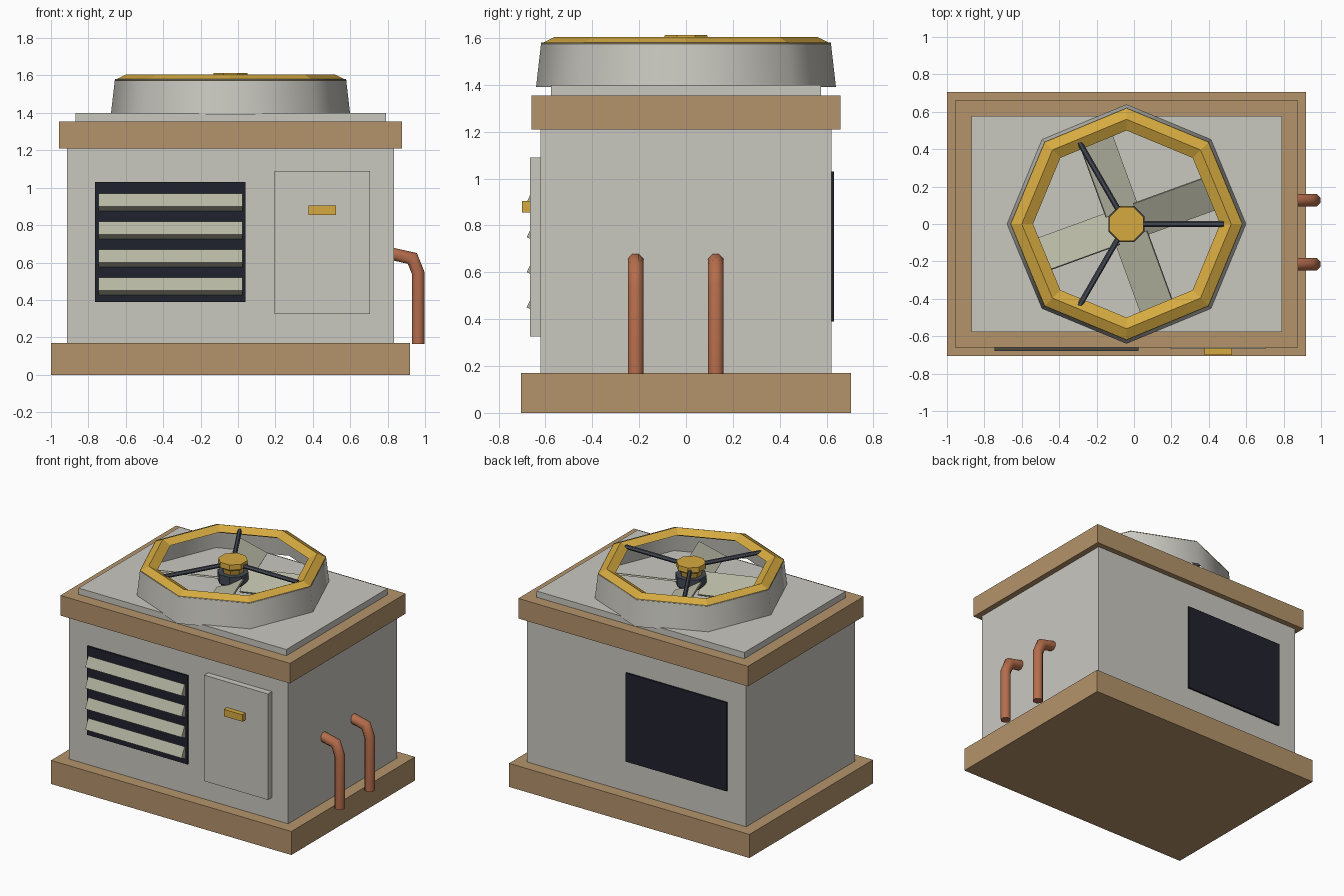
import bpy, bmesh
from math import radians, cos, sin, pi, atan2
from mathutils import Matrix, Vector

cube = bpy.data.objects.get("Cube")
if cube:
    bpy.data.objects.remove(cube, do_unlink=True)

CX = -0.04  # centre line of the cabinet and fan


def material(name, hex_code):
    rgb = [int(hex_code[i:i + 2], 16) / 255 for i in (0, 2, 4)]
    col = [c / 12.92 if c <= 0.04045 else ((c + 0.055) / 1.055) ** 2.4 for c in rgb] + [1]
    m = bpy.data.materials.new(name)
    m.use_nodes = True
    m.diffuse_color = col
    bsdf = next(n for n in m.node_tree.nodes if n.type == 'BSDF_PRINCIPLED')
    bsdf.inputs["Base Color"].default_value = col
    bsdf.inputs["Roughness"].default_value = 0.7
    return m


TAN = material("tan_trim", "B5946C")
GREY = material("pale_grey_metal", "C9C8C0")
DARK = material("dark_opening", "20222D")
SLAT = material("sage_grey", "B6B6A3")
GOLD = material("gold", "D6AA40")
COPPER = material("copper", "B56D4C")
SLATE = material("slate_metal", "444A55")


def finish(bm, name, mat, smooth=False):
    bmesh.ops.recalc_face_normals(bm, faces=bm.faces[:])
    me = bpy.data.meshes.new(name)
    bm.to_mesh(me)
    bm.free()
    me.materials.append(mat)
    for p in me.polygons:
        p.use_smooth = smooth
    ob = bpy.data.objects.new(name, me)
    bpy.context.collection.objects.link(ob)
    return ob


def box(name, mat, x, y, z, matrix=None):
    """Box from (min, max) spans, optionally transformed."""
    bm = bmesh.new()
    size = [s[1] - s[0] for s in (x, y, z)]
    mid = [(s[0] + s[1]) / 2 for s in (x, y, z)]
    bmesh.ops.create_cube(bm, size=1, matrix=Matrix.Translation(mid) @ Matrix.Diagonal(size + [1]))
    if matrix:
        bm.transform(matrix)
    return finish(bm, name, mat)


def lathe(name, mat, profile, closed=False, caps=False, smooth=False, turn=0.0, sides=8):
    """Sweep (radius, height) points round the fan axis."""
    bm = bmesh.new()
    rings = []
    for r, z in profile:
        angles = [turn + 2 * pi * i / sides for i in range(sides)]
        rings.append([bm.verts.new((CX + r * cos(a), r * sin(a), z)) for a in angles])
    pairs = list(zip(rings, rings[1:]))
    if closed:
        pairs.append((rings[-1], rings[0]))
    for a, b in pairs:
        for i in range(sides):
            j = (i + 1) % sides
            bm.faces.new((a[i], a[j], b[j], b[i]))
    if caps:
        bm.faces.new(rings[0])
        bm.faces.new(rings[-1])
    return finish(bm, name, mat, smooth)


# Cabinet: plinth, body, top trim and deck
for name, mat, hx, hy, z in (
        ("plinth", TAN, 0.96, 0.705, (0, 0.17)),
        ("cabinet_body", GREY, 0.875, 0.62, (0.17, 1.21)),
        ("top_trim", TAN, 0.917, 0.66, (1.21, 1.355)),
        ("top_deck", GREY, 0.83, 0.577, (1.355, 1.4))):
    box(name, mat, (CX - hx, CX + hx), (-hy, hy), z)

# Dark openings on the front and back
for name, y in (("front_vent_opening", (-0.632, -0.61)), ("back_vent_opening", (0.61, 0.632))):
    box(name, DARK, (-0.765, 0.04), y, (0.39, 1.03))

# Tilted louvre slats
for i in range(4):
    place = Matrix.Translation((0, -0.632, 0.92 - 0.15 * i)) @ Matrix.Rotation(radians(-26.5), 4, 'X')
    box(f"louvre_slat_{i + 1}", SLAT, (-0.745, 0.025), (-0.034, 0.034), (-0.039, 0.039), place)

# Service door and handle
box("service_door", GREY, (0.195, 0.705), (-0.665, -0.61), (0.325, 1.09))
box("door_handle", GOLD, (0.378, 0.525), (-0.7, -0.66), (0.855, 0.905))

# Fan shroud and its faceted rim
lathe("fan_shroud", GREY, [(0.64, 1.39), (0.618, 1.58)], smooth=True)
lathe("fan_rim", GOLD, [(0.62, 1.575), (0.56, 1.605), (0.5, 1.575), (0.56, 1.545)], closed=True)

# Motor hub, shaft and cap
lathe("fan_hub", SLATE, [(0.085, 1.44), (0.105, 1.46), (0.105, 1.525)], caps=True, turn=pi / 8)
lathe("fan_shaft", SLATE, [(0.04, 1.4), (0.04, 1.56)], caps=True)
lathe("hub_cap", GOLD, [(0.07, 1.525), (0.078, 1.56), (0.1, 1.575), (0.098, 1.612)],
      caps=True, turn=pi / 8)

# Pitched fan blades
for i in range(4):
    place = (Matrix.Translation((CX, 0, 1.465)) @ Matrix.Rotation(radians(20 + 90 * i), 4, 'Z')
             @ Matrix.Rotation(radians(25), 4, 'X'))
    box(f"fan_blade_{i + 1}", SLAT, (0.07, 0.53), (-0.1, 0.1), (-0.006, 0.006), place)

# Guard struts from the cap to the rim
for i in range(3):
    bm = bmesh.new()
    place = (Matrix.Translation((CX, 0, 1.583)) @ Matrix.Rotation(2 * pi * i / 3, 4, 'Z')
             @ Matrix.Translation((0.285, 0, 0)) @ Matrix.Rotation(pi / 2, 4, 'Y'))
    bmesh.ops.create_cone(bm, cap_ends=True, segments=6, radius1=0.015, radius2=0.015,
                          depth=0.47, matrix=place)
    finish(bm, f"guard_strut_{i + 1}", SLATE)


# Bent copper pipes: an eight-sided section mitred along a path in the xz plane
def pipe(name, y, path, radius=0.036, sides=8):
    bm = bmesh.new()
    pts = [Vector(p) for p in path]
    rings = []
    for i, p in enumerate(pts):
        before = (p - pts[i - 1]).normalized() if i else None
        after = (pts[i + 1] - p).normalized() if i + 1 < len(pts) else None
        d = ((before or after) + (after or before)).normalized()
        stretch = radius / d.dot(before or after)
        side = Vector((-d.y, d.x))
        ring = []
        for k in range(sides):
            a = 2 * pi * (k + 0.5) / sides
            q = p + side * stretch * cos(a)
            ring.append(bm.verts.new((q.x, y + radius * sin(a), q.y)))
        rings.append(ring)
    for a, b in zip(rings, rings[1:]):
        for k in range(sides):
            j = (k + 1) % sides
            bm.faces.new((a[k], a[j], b[j], b[k]))
    bm.faces.new(rings[0])
    bm.faces.new(rings[-1])
    ob = finish(bm, name, COPPER)
    bpy.ops.object.select_all(action='DESELECT')
    ob.select_set(True)
    bpy.context.view_layer.objects.active = ob
    bpy.ops.object.shade_smooth_by_angle(angle=radians(50))


for name, y in (("front_pipe", -0.215), ("back_pipe", 0.127)):
    pipe(name, y, [(0.825, 0.646), (0.932, 0.622), (0.963, 0.545), (0.963, 0.165)])
